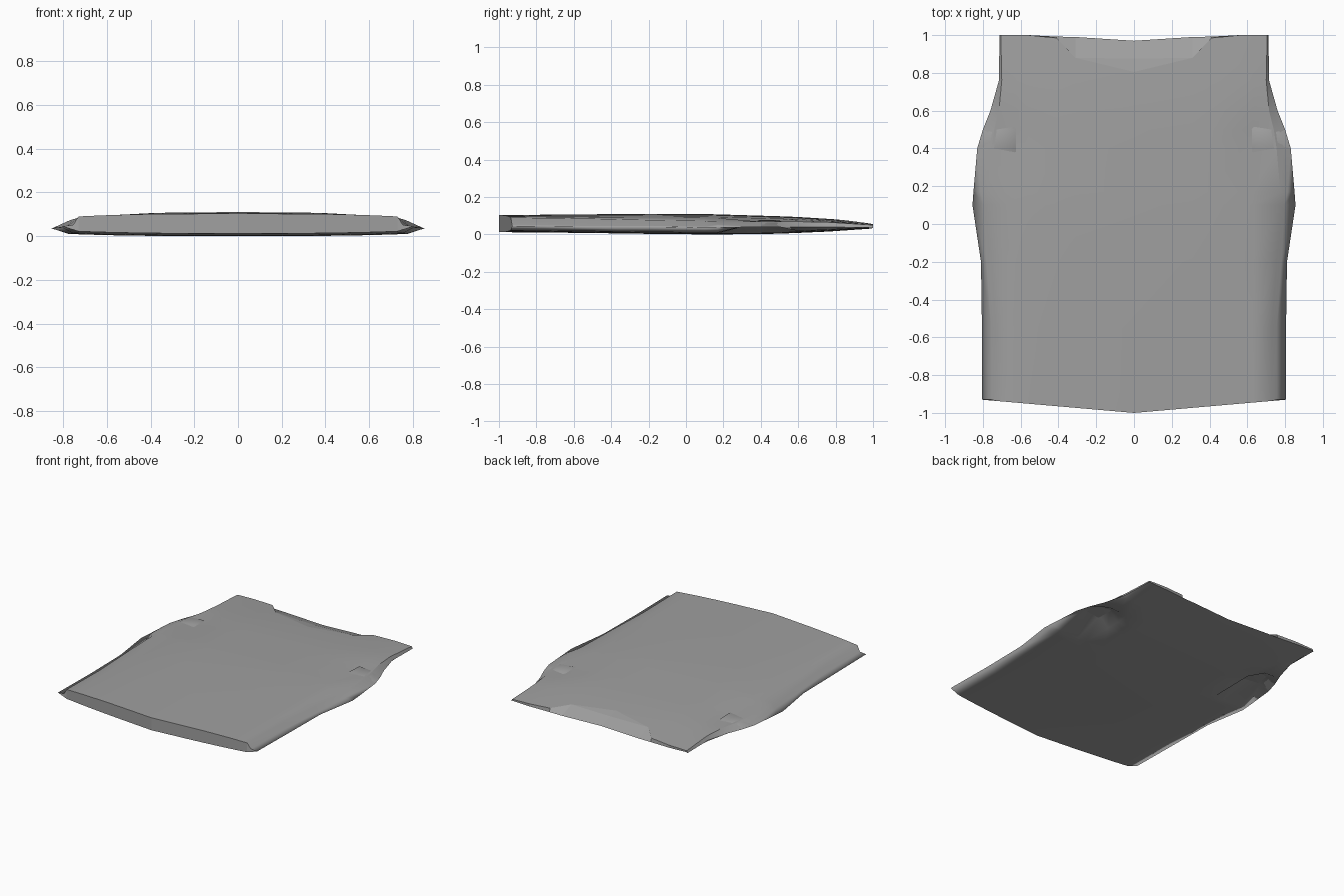
import bpy
import bmesh

cube = bpy.data.objects.get("Cube")
if cube:
    bpy.data.objects.remove(cube, do_unlink=True)

# Fabric colour
fabric = bpy.data.materials.new("grey_fabric")
fabric.use_nodes = True
grey = (0.35, 0.35, 0.35, 1)
fabric.diffuse_color = grey
fabric.node_tree.nodes["Principled BSDF"].inputs["Base Color"].default_value = grey

# Cross-sections from hem to shoulders:
# y, top edge x, top edge z, outer seam x, outer seam z, centre top z, centre bottom z
sections = [
    (-.93, .73, .09, .805, .045, .103, .012),
    (-.55, .73, .085, .805, .04, .107, .008),
    (-.2, .755, .077, .81, .04, .11, .003),
    (.1, .77, .072, .855, .036, .109, 0),
    (.17, .775, .07, .85, .036, .107, 0),
    (.4, .755, .068, .83, .04, .1, .002),
    (.5, .74, .068, .8, .04, .097, .004),
    (.6, .715, .068, .76, .04, .093, .008),
    (.76, .7, .065, .715, .04, .083, .015),
    (1, .705, .05, .712, .035, .058, .03),
]
columns = [0, .31, .41, .56, .63]
front_neck = {0: (.805, .08), .31: (.88, .072), .41: (.985, .058)}
back_neck = {0: .97, .31: .99, .41: .992}

bm = bmesh.new()
top_rows, side_rows, bottom_rows = [], [], []

for y, edge_x, edge_z, seam_x, seam_z, high, low in sections:
    hem, shoulder = y < -.9, y == 1
    armpit = .3 < y < .55
    top, bottom = [], []
    for x in columns + [edge_x]:
        t = x / edge_x
        bow = y - .07 * (1 - x / seam_x) if hem else y
        z_top = high + (edge_z - high) * t ** 3
        z_low = low + .01 * t ** 3
        y_top = y_low = bow
        if shoulder:
            y_top, z_top = front_neck.get(x, (y, z_top))
            y_low = back_neck.get(x, y)
        # Pinched cloth beside each armhole, with the back layer pushed up
        if armpit and x >= columns[-1]:
            z_top -= .012 if x < edge_x else 0
            z_low = z_top + (.008 if x < edge_x else -.001)
        top.append(bm.verts.new((x, y_top, z_top)))
        bottom.append(bm.verts.new((x, y_low, z_low)))
    # Side fold: a creased valley below the armhole, a flat opening above it
    if y < .15:
        fold = (edge_x + .025, y, seam_z + .006)
    else:
        fold = ((edge_x + seam_x) / 2, y, (edge_z + seam_z) / 2)
    side_rows.append([top[-1], bm.verts.new(fold),
                      bm.verts.new((seam_x, y, seam_z)), bottom[-1]])
    top_rows.append(top)
    bottom_rows.append(bottom)


def skin(rows):
    for a, b in zip(rows, rows[1:]):
        for i in range(len(a) - 1):
            bm.faces.new((a[i], a[i + 1], b[i + 1], b[i]))


# Front layer, back layer and side folds
for rows in (top_rows, bottom_rows, side_rows):
    skin(rows)

# Hem and shoulder ends
caps = []
for k in (0, -1):
    top, bottom, side = top_rows[k], bottom_rows[k], side_rows[k]
    start = 0 if k == 0 else 1
    for i in range(start, len(top) - 1):
        caps.append(bm.faces.new((top[i], top[i + 1], bottom[i + 1], bottom[i])))
    caps.append(bm.faces.new(side))

# Neck opening with a crease between the two layers
top, bottom = top_rows[-1], bottom_rows[-1]
crease = bm.verts.new((0, .875, .066))
caps.append(bm.faces.new((top[0], top[1], crease)))
caps.append(bm.faces.new((crease, top[1], bottom[1], bottom[0])))
for face in caps:
    for edge in face.edges:
        edge.smooth = False

# Armhole rims
for a, b in zip(side_rows[4:], side_rows[5:]):
    for i in (0, 2):
        bm.edges.get((a[i], b[i])).smooth = False

# Other half
bmesh.ops.mirror(bm, geom=bm.verts[:] + bm.edges[:] + bm.faces[:],
                 axis='X', merge_dist=.0005)
bmesh.ops.remove_doubles(bm, verts=bm.verts[:], dist=.0001)
bmesh.ops.recalc_face_normals(bm, faces=bm.faces[:])
for face in bm.faces:
    face.smooth = True

mesh = bpy.data.meshes.new("folded_vest")
bm.to_mesh(mesh)
bm.free()
mesh.materials.append(fabric)
vest = bpy.data.objects.new("folded_vest", mesh)
bpy.context.collection.objects.link(vest)
